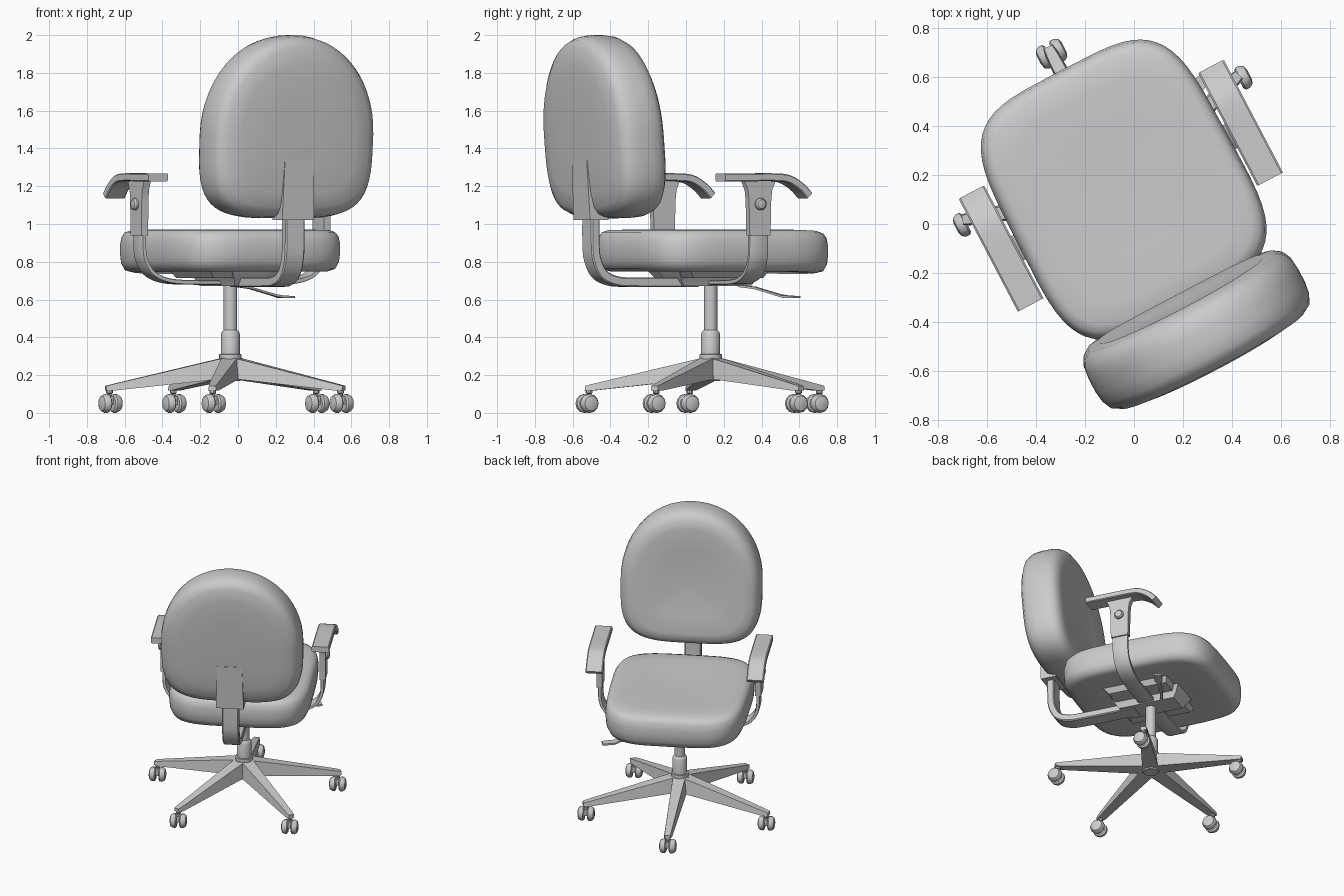
import bpy, bmesh
from math import sin, cos, pi, radians
from mathutils import Matrix, Vector

if "Cube" in bpy.data.objects:
    bpy.data.objects.remove(bpy.data.objects["Cube"])

# The chair is built facing +y around its column, then turned into place
PLACE = Matrix.Translation((-0.04, 0.13, 0)) @ Matrix.Rotation(radians(27.7), 4, 'Z')


def finish(name, bm, angle=35):
    bmesh.ops.recalc_face_normals(bm, faces=bm.faces)
    bm.transform(PLACE)
    bmesh.ops.recalc_face_normals(bm, faces=bm.faces)
    me = bpy.data.meshes.new(name)
    bm.to_mesh(me)
    bm.free()
    for p in me.polygons:
        p.use_smooth = True
    me.set_sharp_from_angle(angle=radians(angle))
    ob = bpy.data.objects.new(name, me)
    bpy.context.collection.objects.link(ob)
    return ob


def loft(name, rings, angle=35):
    """Skin a list of closed point rings and cap both ends."""
    bm = bmesh.new()
    vs = [[bm.verts.new(p) for p in r] for r in rings]
    n = len(vs[0])
    for a, b in zip(vs, vs[1:]):
        for i in range(n):
            j = (i + 1) % n
            bm.faces.new((a[i], a[j], b[j], b[i]))
    bm.faces.new(vs[0])
    bm.faces.new(vs[-1])
    return finish(name, bm, angle)


def smooth_path(pts, steps=4):
    """Catmull-Rom through 2D points."""
    p = [Vector(q) for q in pts]
    p = [2 * p[0] - p[1]] + p + [2 * p[-1] - p[-2]]
    out = []
    for i in range(1, len(p) - 2):
        a, b, c, d = p[i - 1:i + 3]
        for k in range(steps):
            t = k / steps
            out.append(0.5 * (2 * b + (c - a) * t + (2 * a - 5 * b + 4 * c - d) * t * t
                              + (3 * b - a - 3 * c + d) * t ** 3))
    return out + [p[-2]]


def strap(name, pts, width, thick, place):
    """Flat bar along a 2D path; place(u, v, w) maps it to 3D."""
    path = smooth_path(pts)
    rings = []
    for i, p in enumerate(path):
        t = (path[min(i + 1, len(path) - 1)] - path[max(i - 1, 0)]).normalized()
        n = Vector((-t.y, t.x)) * thick / 2
        h, e = width / 2, 0.75
        prof = [(-h, -e), (-h, e), (-h * .88, 1), (h * .88, 1), (h, e), (h, -e), (h * .88, -1), (-h * .88, -1)]
        rings.append([place(p.x + n.x * k, p.y + n.y * k, w) for w, k in prof])
    return loft(name, rings)


def box(name, rows):
    """Stack of rectangles: x0, x1, y0, y1, z."""
    return loft(name, [[(a, c, z), (b, c, z), (b, d, z), (a, d, z)] for a, b, c, d, z in rows])


def lathe(name, prof, seg=16, m=Matrix(), angle=35):
    return loft(name, [[m @ Vector((r * cos(2 * pi * i / seg), r * sin(2 * pi * i / seg), z))
                        for i in range(seg)] for r, z in prof], angle)


def spow(v, n):
    return (1 if v >= 0 else -1) * abs(v) ** (2 / n)


N = 56
ANG = [2 * pi * i / N for i in range(N)]

# Seat cushion: rounded-square rings, front edge dropping slightly
seat_prof = [(.05, .755), (.6, .75), (.88, .748), (.955, .762), (.99, .80), (1, .85), (1, .895),
             (.985, .935), (.955, .957), (.90, .968), (.75, .970), (.45, .962), (.05, .958)]
rings = []
for s, z in seat_prof:
    ring = []
    for a in ANG:
        x, y = spow(cos(a), 4.2) * .483 * s, spow(sin(a), 4.2) * .545 * s
        drop = .02 * max(0, (y - .25) / .3) ** 2 * (1 if z < .9 else .6)
        ring.append((x * (1 - .03 * y), y + .015, z - drop))
    rings.append(ring)
loft("seat_cushion", rings, 60)

# Backrest cushion: domed outline, leaning slightly back
back_prof = [(.05, -.525), (.5, -.515), (.78, -.50), (.89, -.508), (.955, -.53), (.99, -.565), (1, -.61),
             (1, -.67), (.985, -.72), (.95, -.755), (.87, -.778), (.7, -.79), (.4, -.795), (.05, -.795)]
rings = []
for s, y in back_prof:
    ring = []
    for a in ANG:
        n, h = (2.05, .53) if sin(a) > 0 else (3.8, .44)
        x, z = spow(cos(a), n) * .483 * s, 1.47 + spow(sin(a), n) * h * s
        ring.append((x, y - (z - 1.5) * .08, z))
    rings.append(ring)
loft("backrest_cushion", rings, 60)

# Back support: sleeve plate and curved bar under the seat
box("back_sleeve", [(-.095, .095, -.77, -.66, 1.02), (-.085, .085, -.785, -.70, 1.34)])
strap("back_bar", [(-.715, 1.1), (-.715, .9), (-.705, .81), (-.665, .735), (-.59, .70), (-.48, .692), (-.1, .692)],
      .115, .05, lambda u, v, w: (w, u, v))

# Tilt mechanism and under-seat plates
box("tilt_box", [(-.08, .08, -.2, .2, .672), (-.09, .09, -.22, .22, .70), (-.12, .12, -.25, .25, .75)])
box("seat_plate", [(-.22, .22, -.22, .2, .715), (-.25, .25, -.25, .22, .755)])

# Height lever on the right side
bm = bmesh.new()
lever = [((.10, .12, .672), .010), ((.20, .16, .662), .010), ((.38, .215, .622), .012),
         ((.42, .23, .615), .028), ((.50, .255, .613), .026)]
bm.free()
d = Vector((-.3, .95, 0))
loft("height_lever", [[Vector(p) + d * w * i + Vector((0, 0, .006 * k))
                       for i, k in ((-1, -1), (1, -1), (1, 1), (-1, 1))] for p, w in lever])

# Armrests on both sides
for side, s in (("left", -1), ("right", 1)):
    strap(f"{side}_arm_pad", [(-.23, 1.247), (-.08, 1.247), (.08, 1.247), (.16, 1.236), (.23, 1.195), (.275, 1.15)],
          .118, .042, lambda u, v, w: (s * .552 + w, u, v))
    strap(f"{side}_arm_bracket", [(.542, 1.0), (.542, .87), (.528, .80), (.485, .74), (.41, .705), (.30, .692), (.05, .69)],
          .11, .024, lambda u, v, w: (s * u, w, v))
    c = s * .545
    box(f"{side}_arm_sleeve", [(c - .02, c + .02, -h, h, z) for h, z in
                               ((.062, .94), (.066, 1.12), (.072, 1.18), (.088, 1.215), (.092, 1.235))])
    lathe(f"{side}_arm_knob", [(.032, 0), (.032, .012), (.024, .022), (.005, .026)], 12,
          Matrix.Translation((c + s * .018, 0, 1.105)) @ Matrix.Rotation(s * pi / 2, 4, 'Y'))

# Gas column and hub
lathe("column", [(.05, .29), (.05, .42), (.045, .43), (.036, .44), (.036, .70)], 20)
lathe("base_hub", [(.05, .17), (.075, .20), (.068, .285), (.06, .285), (.06, .31), (.05, .312)], 20)

# Five star-base legs, each with a twin-wheel caster
for i in range(5):
    a = pi / 2 + i * 2 * pi / 5
    turn = Matrix.Rotation(a, 4, 'Z')
    leg = []
    for r, wt, wb, zb, zt in ((.02, .045, .055, .18, .295), (.10, .04, .052, .175, .277),
                              (.63, .022, .028, .118, .153), (.67, .018, .022, .118, .143)):
        leg.append([turn @ Vector(p) for p in ((r, -wb, zb), (r, wb, zb), (r, wt, zt), (r, -wt, zt))])
    loft(f"base_leg_{i + 1}", leg)
    pos = Vector((.65 * cos(a), .65 * sin(a), 0))
    lathe(f"caster_stem_{i + 1}", [(.012, .05), (.012, .10), (.018, .105), (.018, .125)], 10, Matrix.Translation(pos))
    box(f"caster_fork_{i + 1}", [(pos.x - .012, pos.x + .012, pos.y - .03, pos.y + .02, z) for z in (.045, .09)])
    for k in (-1, 1):
        m = Matrix.Translation(pos + Vector((k * .01, -.012, .05))) @ Matrix.Rotation(k * pi / 2, 4, 'Y')
        lathe(f"caster_wheel_{i + 1}_{'inner' if k < 0 else 'outer'}",
              [(.04, 0), (.05, .008), (.05, .026), (.04, .042), (.02, .048)], 12, m)
